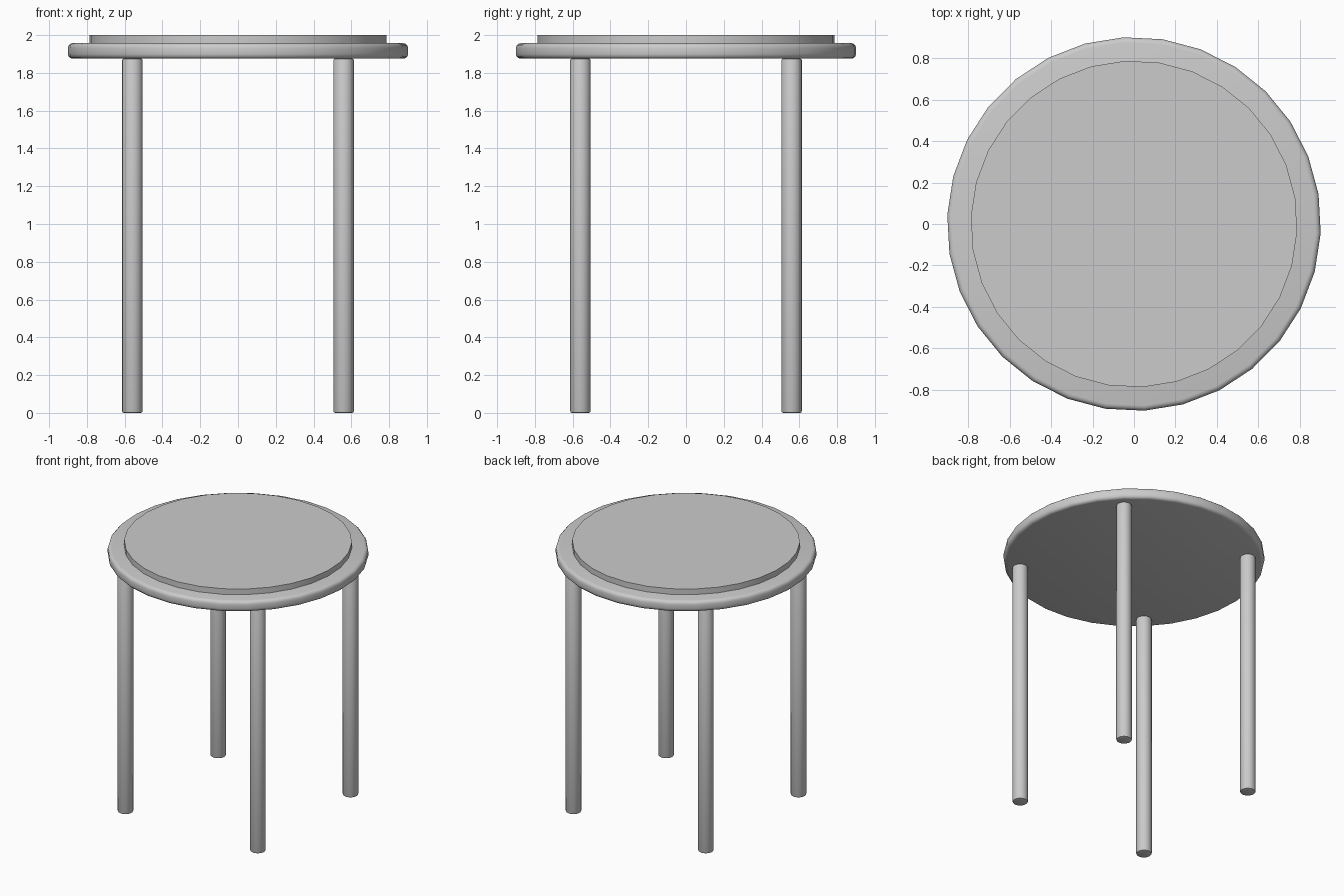
import bpy
from math import radians

if "Cube" in bpy.data.objects:
    bpy.data.objects.remove(bpy.data.objects["Cube"])

SIDES = 30
PHASE = radians(-2.8)


def disc(name, radius, z0, z1, x=0, y=0, bevel=0.0, segments=3, smooth=40):
    """Upright cylinder from z0 to z1 with optionally rounded rims."""
    bpy.ops.mesh.primitive_cylinder_add(vertices=SIDES, radius=radius, depth=z1 - z0,
                                        location=(x, y, (z0 + z1) / 2))
    ob = bpy.context.object
    ob.name = name
    # turn the polygon so a corner sits at PHASE (Blender starts on +y)
    ob.rotation_euler.z = PHASE - radians(90)
    bpy.ops.object.transform_apply(location=False, rotation=True, scale=True)
    if bevel:
        mod = ob.modifiers.new("rounded_rim", 'BEVEL')
        mod.width = bevel
        mod.segments = segments
        mod.limit_method = 'ANGLE'
        mod.angle_limit = radians(40)
        bpy.ops.object.modifier_apply(modifier=mod.name)
    bpy.ops.object.shade_smooth_by_angle(angle=radians(smooth))
    return ob


# Round seat board with a softened rim
disc("seat_board", 0.902, 1.875, 1.957, bevel=0.025)

# Thin crisp-edged pad on top
disc("seat_pad", 0.788, 1.957, 2.0)

# Four straight legs with slightly eased ends
for side, x in (("left", -0.559), ("right", 0.559)):
    for end, y in (("front", -0.559), ("back", 0.559)):
        disc(f"{end}_{side}_leg", 0.054, 0.0, 1.876, x, y, bevel=0.009, segments=2)
